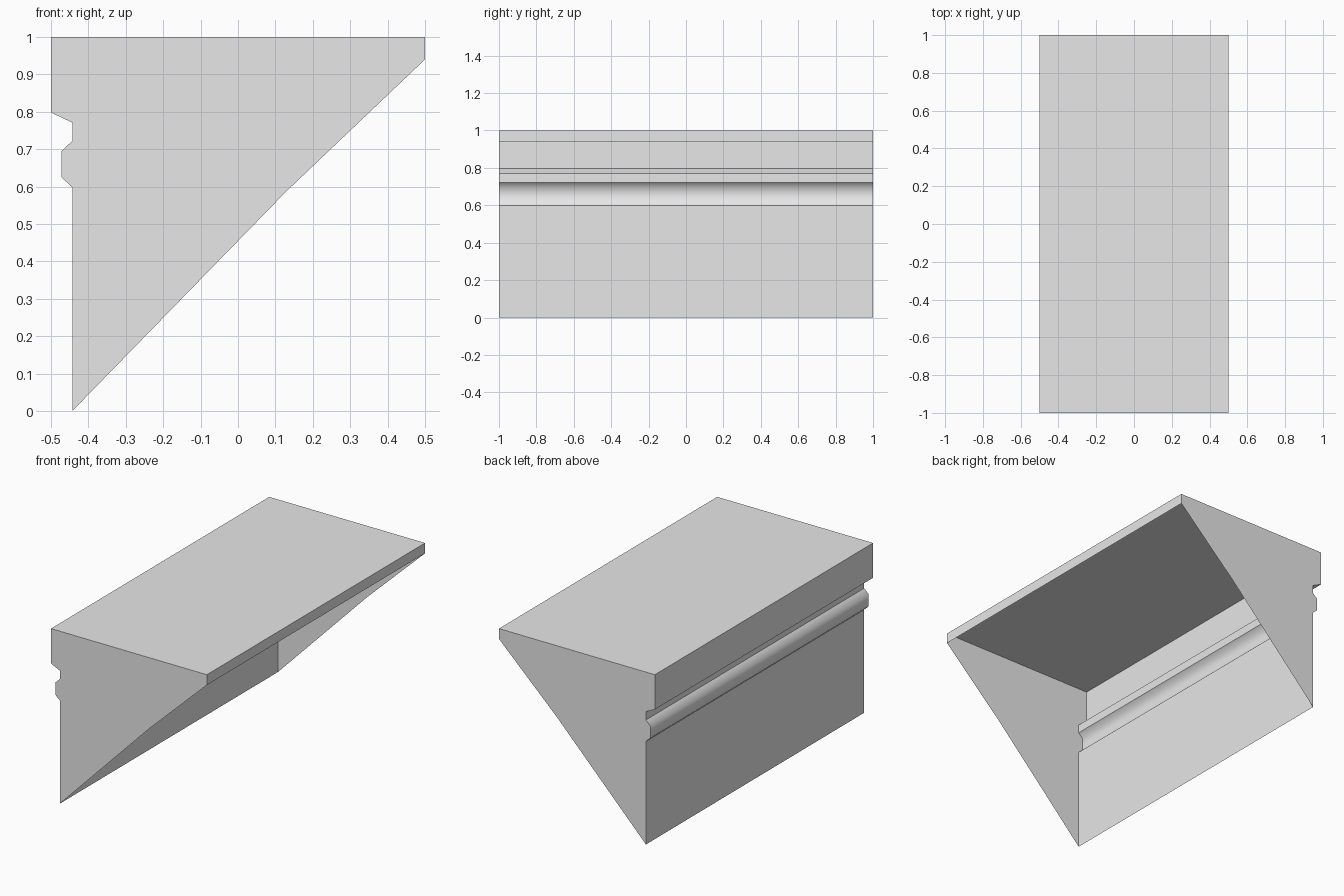
import bpy
import bmesh

cube = bpy.data.objects.get("Cube")
if cube:
    bpy.data.objects.remove(cube, do_unlink=True)

grey = bpy.data.materials.new("light_grey")
grey.use_nodes = True
grey.diffuse_color = (0.8, 0.8, 0.8, 1)
grey.node_tree.nodes["Principled BSDF"].inputs["Base Color"].default_value = (0.8, 0.8, 0.8, 1)

HALF = 1.0  # half the length along y


def finish(name, bm, smooth=False):
    mesh = bpy.data.meshes.new(name)
    bm.to_mesh(mesh)
    bm.free()
    mesh.materials.append(grey)
    for p in mesh.polygons:
        p.use_smooth = smooth
    obj = bpy.data.objects.new(name, mesh)
    bpy.context.collection.objects.link(obj)
    return obj


def strip(name, profile, smooth=False):
    """Sweep an open (x, z) profile along y as a thin sheet, outside facing out."""
    bm = bmesh.new()
    rows = [[bm.verts.new((x, y, z)) for x, z in profile] for y in (-HALF, HALF)]
    for i in range(len(profile) - 1):
        bm.faces.new((rows[0][i], rows[0][i + 1], rows[1][i + 1], rows[1][i]))
    return finish(name, bm, smooth)


def end_cap(name, outline, y):
    """Flat closed end of the shell."""
    bm = bmesh.new()
    face = bm.faces.new([bm.verts.new((x, y, z)) for x, z in outline])
    face.normal_update()
    if face.normal.y * y < 0:
        face.normal_flip()
    return finish(name, bm)


# Profile pieces, running from the lip over the top and down the wall
lip = [(0.5, 0.94), (0.5, 1.0)]
top = [(0.5, 1.0), (-0.5, 1.0)]
fascia = [(-0.5, 1.0), (-0.5, 0.798), (-0.443, 0.771), (-0.443, 0.722)]
moulding = [(-0.443, 0.722), (-0.472, 0.695), (-0.472, 0.625), (-0.443, 0.598)]
wall = [(-0.443, 0.598), (-0.443, 0.0)]
slope_bend = [(0.13, 0.588)]

# Open shell: sheets along the length
for name, profile in (("edge_lip", lip), ("top_panel", top), ("fascia", fascia), ("lower_wall", wall)):
    # profiles run anticlockwise seen from the front, so faces need turning outward
    strip(name, profile[::-1])
strip("moulding", moulding[::-1], smooth=True)

# End caps, closing both ends and following the sloped underside
outline = lip + top[1:] + fascia[1:] + moulding[1:] + wall[1:] + slope_bend
for name, y in (("front_end_cap", -HALF), ("back_end_cap", HALF)):
    end_cap(name, outline, y)

# Turn the sheets so that their outer sides face away from the shell's core
for name in ("edge_lip", "top_panel", "fascia", "moulding", "lower_wall"):
    mesh = bpy.data.objects[name].data
    n = mesh.polygons[-1].normal
    outward = {"edge_lip": n.x, "top_panel": n.z}.get(name, -n.x)
    if outward < 0:
        mesh.flip_normals()
